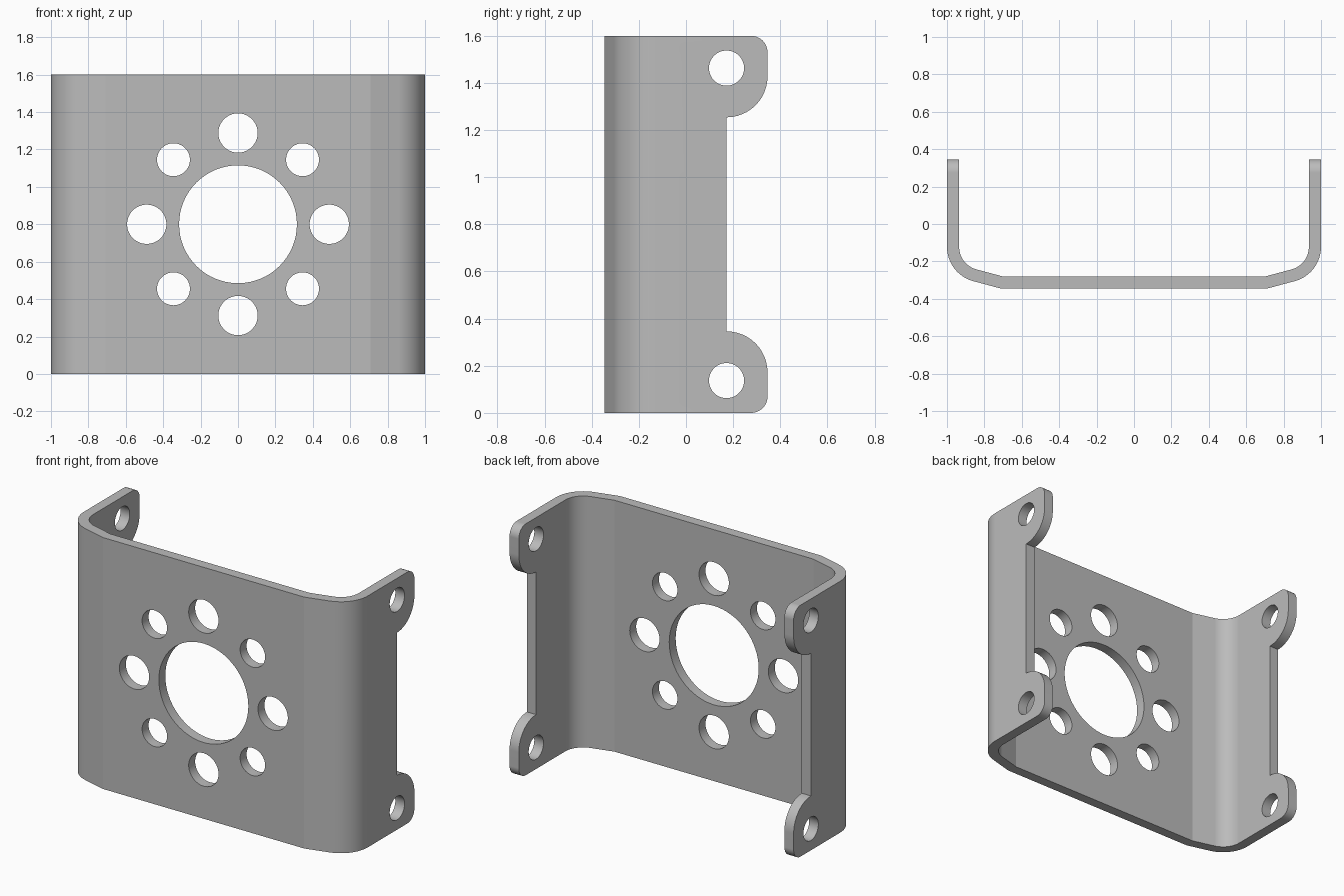
import bpy, bmesh
from math import sin, cos, tan, radians, pi
from mathutils import Vector, Matrix

if "Cube" in bpy.data.objects:
    bpy.data.objects.remove(bpy.data.objects["Cube"])

HEIGHT, HALF_DEPTH, THICK = 1.6, 0.346, 0.065
MID = HEIGHT / 2


def arc(cx, cy, r, start, end, steps=12):
    angles = [radians(start + (end - start) * i / steps) for i in range(steps + 1)]
    return [(cx + r * cos(a), cy + r * sin(a)) for a in angles]


def finish(name, bm):
    bmesh.ops.recalc_face_normals(bm, faces=bm.faces[:])
    mesh = bpy.data.meshes.new(name)
    bm.to_mesh(mesh)
    bm.free()
    obj = bpy.data.objects.new(name, mesh)
    bpy.context.collection.objects.link(obj)
    return obj


def prism(name, points, direction):
    bm = bmesh.new()
    face = bm.faces.new([bm.verts.new(p) for p in points])
    new = bmesh.ops.extrude_face_region(bm, geom=[face])["geom"]
    verts = [g for g in new if isinstance(g, bmesh.types.BMVert)]
    bmesh.ops.translate(bm, verts=verts, vec=Vector(direction))
    return finish(name, bm)


def drill(name, centre, r, depth, axis):
    bm = bmesh.new()
    bmesh.ops.create_cone(bm, cap_ends=True, segments=64, radius1=r, radius2=r, depth=depth,
                          matrix=Matrix.Translation(centre) @ Matrix.Rotation(pi / 2, 4, axis))
    return finish(name, bm)


def cut(target, tool, operation="DIFFERENCE"):
    tool.hide_render = True
    mod = target.modifiers.new("cut", "BOOLEAN")
    mod.object, mod.operation, mod.solver = tool, operation, "EXACT"
    bpy.context.view_layer.objects.active = target
    bpy.ops.object.modifier_apply(modifier=mod.name)
    bpy.data.objects.remove(tool)


# Bent sheet: rounded corner, then a shallow slope into the flat front
def half_section(inset):
    r, cx, cy = 0.19 - inset, 0.81, -0.122
    bend = arc(cx, cy, r, 0, -75)
    front = inset - HALF_DEPTH
    x, y = bend[-1]
    return [(1 - inset, 0.5)] + bend + [(x - (y - front) / tan(radians(15)), front)]


def full_section(inset):
    half = half_section(inset)
    return half + [(-x, y) for x, y in reversed(half)]


outline = full_section(0) + full_section(THICK)[::-1]
bracket = prism("bracket", [(x, y, -0.1) for x, y in outline], (0, 0, HEIGHT + 0.2))

# Side outline with rounded ears above and below the notch
ear_y, ear_r, corner = 0.172, HALF_DEPTH - 0.172, 0.07
lower = arc(HALF_DEPTH - corner, corner, corner, -90, 0) + arc(ear_y, 0.172, ear_r, 0, 90)
side = [(-0.5, 0)] + lower + [(y, HEIGHT - z) for y, z in reversed(lower)] + [(-0.5, HEIGHT)]
cut(bracket, prism("side_outline", [(-1.2, y, z) for y, z in side], (2.4, 0, 0)), "INTERSECT")

# Mounting holes through the ears
for z in (0.137, HEIGHT - 0.137):
    cut(bracket, drill("ear_hole", (0, ear_y, z), 0.0745, 2.4, "Y"))

# Large centre hole and the ring of alternating holes
cut(bracket, drill("centre_hole", (0, -0.31, MID), 0.315, 0.3, "X"))
for i in range(8):
    a = i * pi / 4
    centre = (0.488 * cos(a), -0.31, MID + 0.488 * sin(a))
    cut(bracket, drill("ring_hole", centre, 0.088 if i % 2 else 0.105, 0.3, "X"))

# Plain grey metal
grey = bpy.data.materials.new("grey_metal")
grey.use_nodes = True
grey.diffuse_color = (0.5, 0.5, 0.5, 1)
grey.node_tree.nodes["Principled BSDF"].inputs["Base Color"].default_value = grey.diffuse_color
bracket.data.materials.clear()
bracket.data.materials.append(grey)

# Smooth bends with crisp edges
bpy.ops.object.select_all(action="DESELECT")
bracket.select_set(True)
bpy.context.view_layer.objects.active = bracket
bpy.ops.object.shade_smooth_by_angle(angle=radians(14))
weighted = bracket.modifiers.new("even_shading", "WEIGHTED_NORMAL")
weighted.keep_sharp = True
